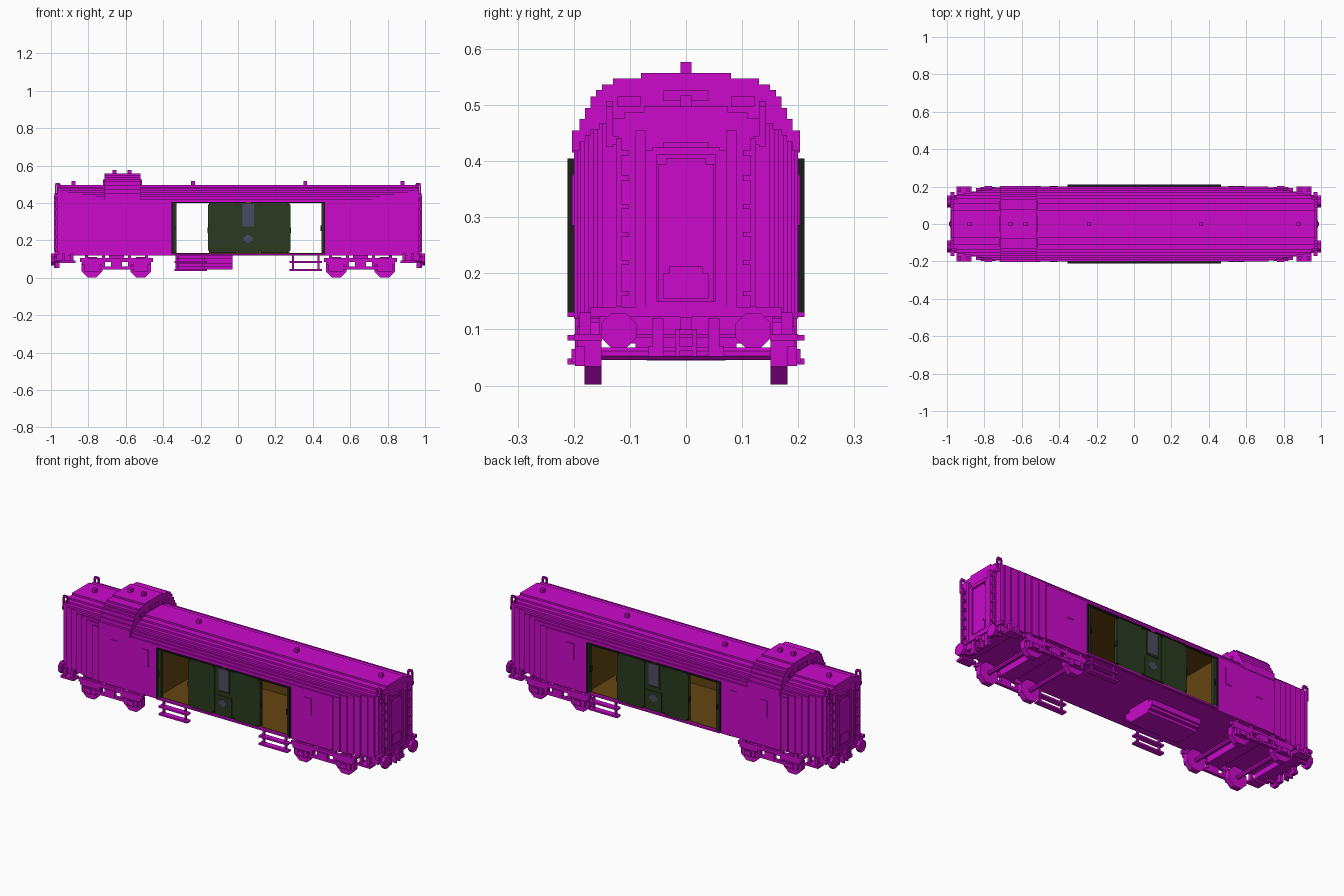
import bpy, bmesh, math
from mathutils import Matrix, Vector

old = bpy.data.objects.get("Cube")
if old:
    bpy.data.objects.remove(old, do_unlink=True)


def material(name, rgb):
    m = bpy.data.materials.new(name)
    m.use_nodes = True
    m.diffuse_color = (*rgb, 1)
    b = m.node_tree.nodes["Principled BSDF"]
    b.inputs["Base Color"].default_value = (*rgb, 1)
    b.inputs["Roughness"].default_value = 0.9
    return m


MAGENTA = material("magenta", (0.60, 0.003, 0.60))
GREEN = material("dark green", (0.024, 0.042, 0.014))
BROWN = material("brown", (0.13, 0.06, 0.006))
BLACK = material("black", (0.012, 0.012, 0.012))
GLASS = material("grey blue", (0.07, 0.07, 0.125))


def finish(name, bm, mat):
    bmesh.ops.recalc_face_normals(bm, faces=bm.faces)
    me = bpy.data.meshes.new(name)
    bm.to_mesh(me)
    bm.free()
    me.materials.append(mat)
    ob = bpy.data.objects.new(name, me)
    bpy.context.collection.objects.link(ob)
    return ob


def boxes(name, items, mat=MAGENTA):
    """One object from boxes given as (x0, x1, y0, y1, z0, z1)."""
    bm = bmesh.new()
    for x0, x1, y0, y1, z0, z1 in items:
        c = Vector((x0 + x1, y0 + y1, z0 + z1)) / 2
        s = Matrix.Diagonal((abs(x1 - x0), abs(y1 - y0), abs(z1 - z0), 1))
        bmesh.ops.create_cube(bm, size=1, matrix=Matrix.Translation(c) @ s)
    return finish(name, bm, mat)


def both(items):
    """Repeat boxes on the other side of the car (y mirrored)."""
    return items + [(a, b, -d, -c, e, f) for a, b, c, d, e, f in items]


def flip(items):
    """Repeat boxes on the other end of the car (x mirrored)."""
    return items + [(-b, -a, c, d, e, f) for a, b, c, d, e, f in items]


def discs(name, items, radius, sides, axis, mat=MAGENTA):
    """Cylinders along x or y, given as (x, y, z, length)."""
    bm = bmesh.new()
    rot = Matrix.Rotation(math.pi / 2, 4, "X" if axis == "y" else "Y")
    for x, y, z, length in items:
        bmesh.ops.create_cone(bm, cap_ends=True, segments=sides, radius1=radius, radius2=radius,
                              depth=length, matrix=Matrix.Translation((x, y, z)) @ rot @
                              Matrix.Rotation(math.pi / sides, 4, "Z"))
    return finish(name, bm, mat)


def stepped(name, x0, x1, steps, base, clip=1.0, mat=MAGENTA):
    """Extrude a stepped half-profile of (half width, top height) along x."""
    right, z = [], base
    for w, top in steps:
        w = min(w, clip)
        if right and abs(right[-1][0] - w) < 1e-6:
            right[-1] = (w, top)
        else:
            right += [(w, z), (w, top)]
        z = top
    outline = right + [(-w, t) for w, t in reversed(right)]
    bm = bmesh.new()
    f = bm.faces.new([bm.verts.new((x0, w, t)) for w, t in outline])
    new = bmesh.ops.extrude_face_region(bm, geom=[f])["geom"]
    bmesh.ops.translate(bm, vec=(x1 - x0, 0, 0), verts=[v for v in new if isinstance(v, bmesh.types.BMVert)])
    return finish(name, bm, mat)


# Body shell: stepped roof, ends narrowing in steps
ROOF = [(0.20, 0.42), (0.19, 0.435), (0.18, 0.447), (0.17, 0.457), (0.155, 0.467),
        (0.135, 0.477), (0.11, 0.487), (0.075, 0.497)]
BAY0, BAY1 = -0.355, 0.465
stepped("body_left_half", BAY0, -0.72, ROOF, 0.12)
stepped("body_right_half", BAY1, 0.72, ROOF, 0.12)
stepped("bay_roof", BAY0, BAY1, ROOF, 0.405)
xs = [0.72, 0.76, 0.80, 0.835, 0.87, 0.91, 0.945, 0.967]
ws = [0.194, 0.188, 0.181, 0.174, 0.166, 0.158, 0.15]
for s, end in ((-1, "left"), (1, "right")):
    for i, w in enumerate(ws):
        stepped(f"{end}_end_step_{i + 1}", s * xs[i], s * xs[i + 1], ROOF, 0.12, w)

# Raised roof section with vents
DOME = [(0.203, 0.455), (0.19, 0.475), (0.18, 0.495), (0.17, 0.515), (0.16, 0.527),
        (0.15, 0.537), (0.13, 0.547), (0.08, 0.557)]
stepped("raised_roof", -0.715, -0.52, DOME, 0.415)
boxes("roof_vents", both([(-0.722, -0.513, 0.08, 0.122, 0.497, 0.515)]) +
      [(-0.722, -0.513, -0.04, 0.04, 0.507, 0.526)])
boxes("roof_studs", [(x - 0.01, x + 0.01, -0.01, 0.01, 0.49, 0.517) for x in (-0.88, -0.24, 0.36, 0.88)] +
      [(x - 0.01, x + 0.01, -0.01, 0.01, 0.55, 0.577) for x in (-0.66, -0.58)])

# Blank side windows
boxes("side_windows", both([(x - 0.021, x + 0.021, 0.19, 0.203, 0.285, 0.375)
                            for x in (-0.62, -0.43, 0.57)]))

# Cargo bay: floor, lining
boxes("bay_floor_frame", [(BAY0, BAY1, -0.20, 0.20, 0.12, 0.13)])
boxes("bay_lining", [(BAY0, BAY1, -0.195, 0.195, 0.13, 0.134),
                     (BAY0, BAY1, -0.195, 0.195, 0.400, 0.405),
                     (BAY0, BAY0 + 0.006, -0.19, 0.19, 0.134, 0.40),
                     (BAY1 - 0.006, BAY1, -0.19, 0.19, 0.134, 0.40)] +
      both([(-0.155, 0.275, 0.180, 0.188, 0.134, 0.40)]), BROWN)

# Door panels with trimmed corners, centre panel, jambs
door = []
for a, b in ((-0.16, 0.0), (0.11, 0.28)):
    door += [(a, b, 0.188, 0.207, 0.145, 0.392), (a + 0.012, b - 0.012, 0.188, 0.207, 0.134, 0.402)]
door += [(0.0, 0.11, 0.188, 0.203, 0.134, 0.40), (0.005, 0.105, 0.19, 0.207, 0.14, 0.245)]
door += [(BAY0 + 0.008, BAY0 + 0.026, 0.188, 0.207, 0.134, 0.40),
         (BAY1 - 0.018, BAY1 - 0.008, 0.188, 0.207, 0.134, 0.40)]
boxes("cargo_doors", both(door), GREEN)
boxes("door_window", both([(0.025, 0.085, 0.19, 0.2055, 0.275, 0.395)]), GLASS)
boxes("door_window_surround", both([(0.018, 0.025, 0.19, 0.208, 0.265, 0.40), (0.085, 0.092, 0.19, 0.208, 0.265, 0.40),
                                    (0.018, 0.092, 0.19, 0.208, 0.262, 0.272)]), GREEN)
boxes("door_badge_plate", both([(0.03, 0.08, 0.20, 0.209, 0.198, 0.218), (0.042, 0.068, 0.20, 0.209, 0.188, 0.228)]), GLASS)
boxes("door_frame", both([(BAY0, BAY0 + 0.009, 0.195, 0.211, 0.13, 0.405),
                          (BAY1 - 0.009, BAY1, 0.195, 0.211, 0.13, 0.405),
                          (BAY0, 0.04, 0.195, 0.211, 0.399, 0.405), (0.07, BAY1, 0.195, 0.211, 0.399, 0.405),
                          (-0.163, -0.158, 0.19, 0.209, 0.24, 0.27), (0.278, 0.283, 0.19, 0.209, 0.24, 0.27),
                          (-0.34, -0.333, 0.19, 0.21, 0.25, 0.28), (0.441, 0.448, 0.19, 0.21, 0.25, 0.28)]), BLACK)
boxes("door_sill", both([(BAY0, BAY1, 0.195, 0.211, 0.122, 0.131)]))


# Hanging ladders
def ladder(name, x0, x1, s):
    bars = [(x0, x1, s * 0.18, s * 0.211, z, z + 0.010) for z in (0.038, 0.08)]
    posts = [(x, x + 0.01, s * 0.188, s * 0.198, 0.038, 0.125) for x in (x0 + 0.015, x1 - 0.025)]
    boxes(name, bars + posts)


ladder("front_left_ladder", 0.275, 0.45, -1)
ladder("front_right_ladder", -0.34, -0.165, -1)
ladder("back_left_ladder", 0.275, 0.45, 1)

# Equipment box slung under the floor
stepped("equipment_box", -0.335, -0.03, [(0.07, 0.06), (0.09, 0.075), (0.10, 0.105), (0.07, 0.122)], 0.045)

# Bogies: wheels, axles, side frames
wheels, axles, frames = [], [], []
for cx in (-0.65, 0.655):
    for dx in (-0.13, 0.13):
        x = cx + dx
        axles.append((x, 0, 0.057, 0.32))
        wheels += [(x, s * 0.166, 0.057, 0.03) for s in (-1, 1)]
        frames += [(x - 0.04, x + 0.04, 0.18, 0.198, 0.035, 0.07), (x - 0.055, x + 0.055, 0.18, 0.193, 0.07, 0.09),
                   (x - 0.02, x + 0.02, 0.19, 0.204, 0.04, 0.065)]
    frames += [(cx - 0.195, cx + 0.195, 0.175, 0.193, 0.085, 0.105),
               (cx - 0.09, cx + 0.09, 0.178, 0.195, 0.045, 0.06),
               (cx - 0.03, cx + 0.03, 0.178, 0.198, 0.055, 0.09)]
    frames += [(cx + d - 0.008, cx + d + 0.008, 0.178, 0.192, 0.05, 0.122) for d in (-0.16, -0.07, 0.07, 0.16)]
discs("wheels", wheels, 0.06, 8, "y")
discs("axles", axles, 0.012, 8, "y")
boxes("bogie_side_frames", both(frames))
boxes("bogie_crossbeams", [(cx - 0.04, cx + 0.04, -0.18, 0.18, 0.085, 0.122) for cx in (-0.65, 0.655)])

# End beams, corner steps, couplers
boxes("end_beams", flip([(0.89, 0.97, -0.155, 0.155, 0.09, 0.13)] +
                        both([(0.87, 0.95, 0.15, 0.20, 0.08, 0.092), (0.88, 0.895, 0.17, 0.19, 0.08, 0.13),
                              (0.925, 0.94, 0.17, 0.19, 0.08, 0.13), (0.96, 0.98, 0.0, 0.17, 0.122, 0.14)])))
boxes("couplers", flip(both([(0.955, 0.975, 0.04, 0.06, 0.052, 0.12), (0.955, 0.975, 0.05, 0.068, 0.052, 0.07),
                             (0.96, 0.985, 0.011, 0.02, 0.052, 0.10)]) +
                       [(0.96, 0.985, -0.02, 0.02, 0.062, 0.07), (0.96, 0.99, -0.011, 0.011, 0.10, 0.122)]))

# Buffers
ends = [(sx, sy) for sx in (-1, 1) for sy in (-1, 1)]
discs("buffer_stems", [(sx * 0.965, sy * 0.12, 0.098, 0.05) for sx, sy in ends], 0.018, 8, "x")
discs("buffer_heads", [(sx * 0.991, sy * 0.12, 0.098, 0.018) for sx, sy in ends], 0.034, 8, "x")

# End doors with arched surround
boxes("end_door_surround", flip(both([(0.96, 0.982, 0.072, 0.09, 0.13, 0.455), (0.96, 0.978, 0.052, 0.074, 0.13, 0.42)]) +
                                [(0.96, 0.978, -0.06, 0.06, 0.412, 0.425), (0.96, 0.975, -0.04, 0.04, 0.42, 0.433),
                                 (0.96, 0.978, -0.09, 0.09, 0.13, 0.15)]))
boxes("end_door", flip([(0.96, 0.971, -0.05, 0.05, 0.15, 0.395), (0.96, 0.971, -0.035, 0.035, 0.395, 0.406),
                        (0.96, 0.975, -0.04, 0.04, 0.155, 0.20), (0.96, 0.975, -0.03, 0.03, 0.20, 0.212)]))

# End handrails with rungs and hoops on top
rail = [(0.974, 0.984, 0.115, 0.125, 0.14, 0.44)]
rail += [(0.96, 0.985, 0.102, 0.122, z, z + 0.009) for z in (0.16, 0.215, 0.265, 0.315, 0.365, 0.41)]
rail += [(0.947, 0.955, 0.13, 0.142, 0.44, 0.498), (0.971, 0.979, 0.13, 0.142, 0.425, 0.498),
         (0.951, 0.975, 0.13, 0.142, 0.496, 0.507), (0.955, 0.98, 0.12, 0.142, 0.43, 0.445)]
boxes("end_handrails", flip(both(rail)))
